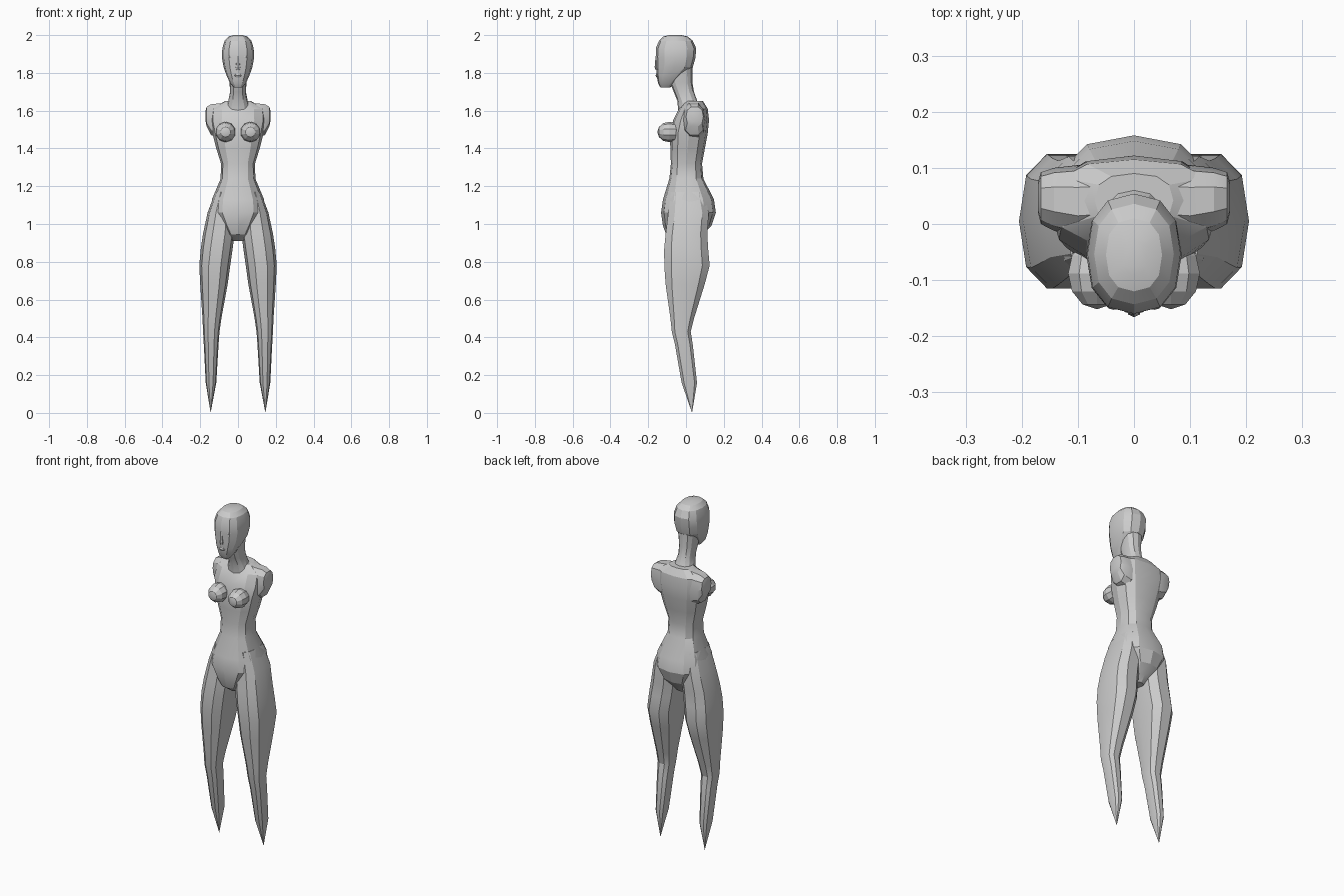
import bpy, bmesh
from math import cos, sin, pi, radians
from mathutils import Matrix


def finish(name, bm, mirror=False):
    bmesh.ops.recalc_face_normals(bm, faces=bm.faces[:])
    me = bpy.data.meshes.new(name)
    bm.to_mesh(me)
    bm.free()
    ob = bpy.data.objects.new(name, me)
    bpy.context.collection.objects.link(ob)
    bpy.ops.object.select_all(action='DESELECT')
    ob.select_set(True)
    bpy.context.view_layer.objects.active = ob
    bpy.ops.object.shade_smooth_by_angle(angle=radians(22))
    if mirror:
        ob.modifiers.new("mirror", 'MIRROR').use_clip = True
    return ob


def power(v, p):
    return (1 if v >= 0 else -1) * abs(v) ** (2 / p)


def loft(name, rings, sides=12, p=2.3, along_x=False, tip=None, mirror=False):
    """Rings are (position, u_min, u_max, v_min, v_max)."""
    bm = bmesh.new()
    loops = []
    for t, u0, u1, v0, v1 in rings:
        loop = []
        for i in range(sides):
            a = 2 * pi * i / sides
            u = (u0 + u1) / 2 + (u1 - u0) / 2 * power(round(cos(a), 6), p)
            v = (v0 + v1) / 2 + (v1 - v0) / 2 * power(round(sin(a), 6), p)
            loop.append(bm.verts.new((t, u, v) if along_x else (u, v, t)))
        loops.append(loop)
    for a, b in zip(loops, loops[1:]):
        for i in range(sides):
            j = (i + 1) % sides
            bm.faces.new((a[i], a[j], b[j], b[i]))
    bm.faces.new(loops[0])
    if tip:
        end = bm.verts.new(tip)
        for i in range(sides):
            bm.faces.new((loops[-1][i], loops[-1][(i + 1) % sides], end))
    else:
        bm.faces.new(loops[-1])
    return finish(name, bm, mirror)


def centred(rows):
    return [(z, -w, w, f, b) for z, w, f, b in rows]


def ball(name, centre, radii, seg=10, rings=6):
    bm = bmesh.new()
    m = Matrix.Translation(centre) @ Matrix.Diagonal((*radii, 1)) @ Matrix.Rotation(pi / 2, 4, 'X')
    bmesh.ops.create_uvsphere(bm, u_segments=seg, v_segments=rings, radius=1, matrix=m)
    return finish(name, bm, True)


# Torso from crotch to collar
loft("torso", centred([
    (0.91, 0.035, -0.055, 0.06), (0.945, 0.065, -0.105, 0.09),
    (0.99, 0.10, -0.122, 0.135), (1.06, 0.145, -0.132, 0.158),
    (1.13, 0.138, -0.122, 0.148), (1.24, 0.092, -0.088, 0.092),
    (1.32, 0.09, -0.08, 0.085), (1.40, 0.115, -0.083, 0.10),
    (1.48, 0.135, -0.085, 0.115), (1.55, 0.15, -0.068, 0.122),
    (1.61, 0.145, -0.038, 0.115), (1.65, 0.07, -0.005, 0.09)]), p=2.5)

# Neck
loft("neck", centred([
    (1.60, 0.07, -0.042, 0.09), (1.65, 0.052, -0.045, 0.06),
    (1.70, 0.042, -0.065, 0.042), (1.75, 0.045, -0.085, 0.034),
    (1.83, 0.055, -0.09, 0.034)]))

# Head
loft("head", centred([
    (1.722, 0.022, -0.135, -0.085), (1.745, 0.042, -0.148, -0.06),
    (1.79, 0.062, -0.156, -0.01), (1.83, 0.076, -0.158, 0.036),
    (1.88, 0.085, -0.160, 0.05), (1.93, 0.083, -0.160, 0.054),
    (1.97, 0.071, -0.143, 0.036), (1.992, 0.05, -0.12, 0.01),
    (2.0, 0.025, -0.09, -0.025)]), p=2.4)

# Nose, lips and eyes
loft("nose", centred([
    (1.815, 0.012, -0.161, -0.13), (1.83, 0.014, -0.166, -0.13),
    (1.89, 0.007, -0.161, -0.13)]), sides=8)
loft("lips", centred([
    (1.775, 0.012, -0.156, -0.13), (1.785, 0.022, -0.161, -0.13),
    (1.797, 0.012, -0.159, -0.13)]), sides=8)
ball("eye", (0.036, -0.135, 1.885), (0.018, 0.018, 0.011), 8, 6)

# Arm stumps at the shoulders
loft("shoulder", [
    (0.05, -0.02, 0.105, 1.47, 1.65), (0.10, -0.025, 0.105, 1.45, 1.642),
    (0.143, -0.012, 0.10, 1.468, 1.637), (0.166, 0.0, 0.092, 1.515, 1.622),
    (0.171, 0.02, 0.075, 1.54, 1.605)],
    sides=10, p=2.5, along_x=True, mirror=True)

# Breasts
ball("breast", (0.066, -0.088, 1.487), (0.054, 0.064, 0.054))

# Legs tapering to pointed ends
loft("leg", [
    (1.17, 0.025, 0.120, -0.085, 0.10), (1.06, 0.015, 0.161, -0.098, 0.125),
    (0.95, 0.018, 0.185, -0.112, 0.117), (0.87, 0.028, 0.197, -0.12, 0.122),
    (0.78, 0.041, 0.205, -0.12, 0.13), (0.68, 0.055, 0.20, -0.112, 0.103),
    (0.50, 0.088, 0.188, -0.085, 0.045), (0.43, 0.098, 0.185, -0.077, 0.027),
    (0.36, 0.103, 0.181, -0.06, 0.038), (0.16, 0.115, 0.171, -0.025, 0.06)],
    sides=10, p=2.5, tip=(0.145, 0.032, 0.0), mirror=True)
